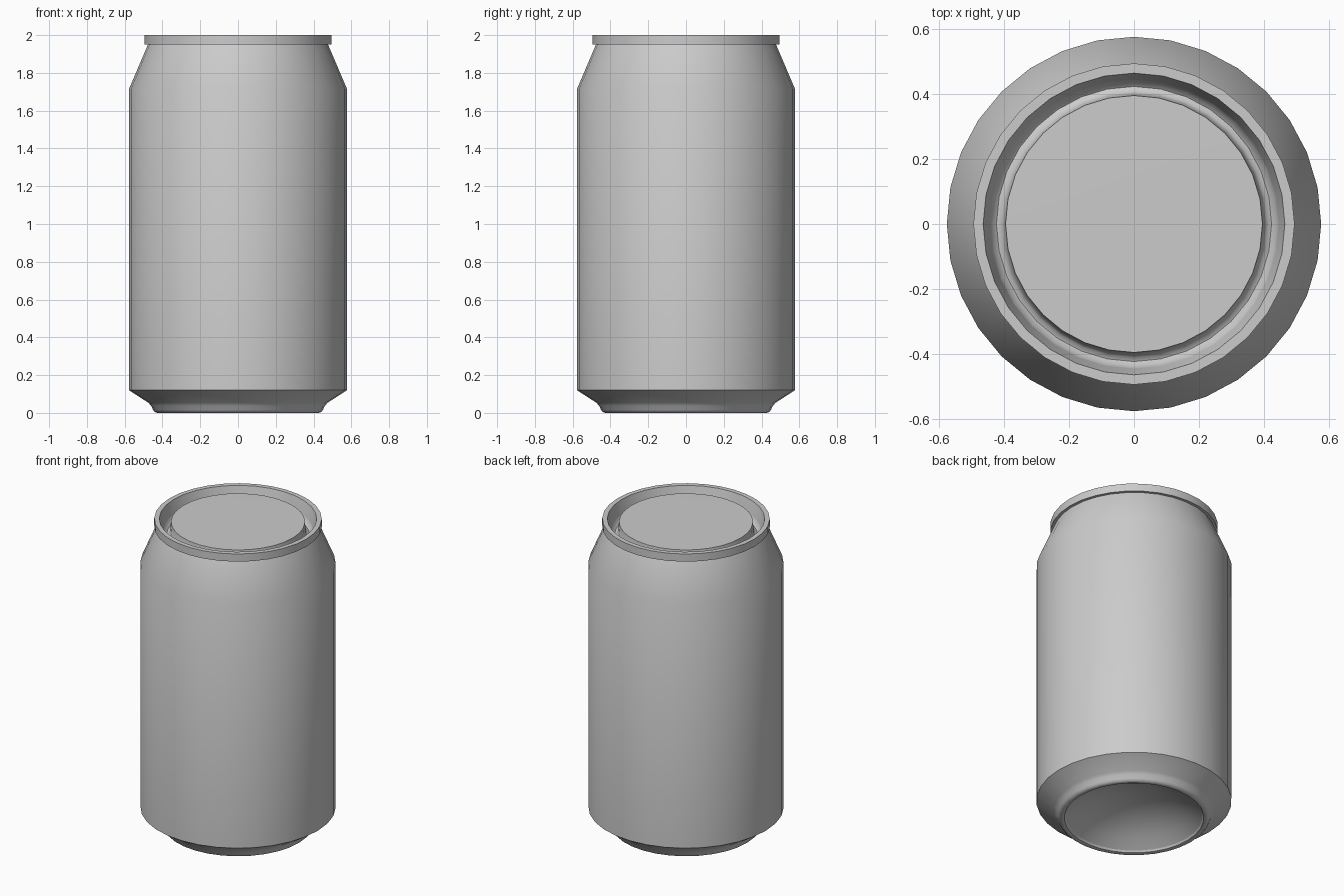
import bpy, bmesh, math

SIDES = 32

cube = bpy.data.objects.get("Cube")
if cube:
    bpy.data.objects.remove(cube, do_unlink=True)

metal = bpy.data.materials.new("brushed grey metal")
metal.use_nodes = True
grey = (0.6, 0.6, 0.6, 1)
metal.diffuse_color = grey
metal.node_tree.nodes["Principled BSDF"].inputs["Base Color"].default_value = grey


def lathe(name, profile, smooth=35):
    """Turn (radius, height) points, ordered from the underside round to the top."""
    bm = bmesh.new()
    rings = []
    for r, z in profile:
        if r == 0:
            rings.append([bm.verts.new((0, 0, z))] * SIDES)
        else:
            rings.append([bm.verts.new((r * math.cos(a), r * math.sin(a), z))
                          for a in (math.tau * i / SIDES for i in range(SIDES))])
    for low, high in zip(rings, rings[1:]):
        for i in range(SIDES):
            j = (i + 1) % SIDES
            corners = [low[i], low[j], high[j], high[i]]
            bm.faces.new(list(dict.fromkeys(corners)))
    mesh = bpy.data.meshes.new(name)
    bm.to_mesh(mesh)
    bm.free()
    mesh.materials.append(metal)
    obj = bpy.data.objects.new(name, mesh)
    bpy.context.collection.objects.link(obj)
    bpy.ops.object.select_all(action='DESELECT')
    obj.select_set(True)
    bpy.context.view_layer.objects.active = obj
    bpy.ops.object.shade_smooth_by_angle(angle=math.radians(smooth))
    return obj


# Hollow dome under the can, a shallow spherical cap
dome_radius, dome_depth, dome_edge = 0.405, 0.14, 0.015
ball = (dome_radius ** 2 + dome_depth ** 2) / (2 * dome_depth)
dome = []
for k in range(7):
    r = dome_radius * k / 6
    dome.append((r, dome_edge + dome_depth - ball + math.sqrt(ball ** 2 - r ** 2)))
lathe("bottom_dome", dome)

# Standing ring and the flared base
lathe("base_ring", [(0.405, 0.015), (0.412, 0.004), (0.425, 0), (0.44, 0.004),
                    (0.45, 0.016), (0.46, 0.038), (0.475, 0.054), (0.577, 0.12)], 40)

# Straight wall and tapered shoulder
lathe("can_body", [(0.577, 0.12), (0.577, 1.715), (0.477, 1.95)])

# Rolled rim with its inner wall
lathe("top_rim", [(0.477, 1.95), (0.495, 1.95), (0.495, 2), (0.465, 2), (0.445, 1.92)])

# Groove inside the rim and the raised lid panel
lathe("lid_groove", [(0.445, 1.92), (0.437, 1.9), (0.424, 1.89), (0.411, 1.895),
                     (0.402, 1.91), (0.396, 1.98)], 50)
lathe("lid_panel", [(0.396, 1.98), (0, 1.982)])
